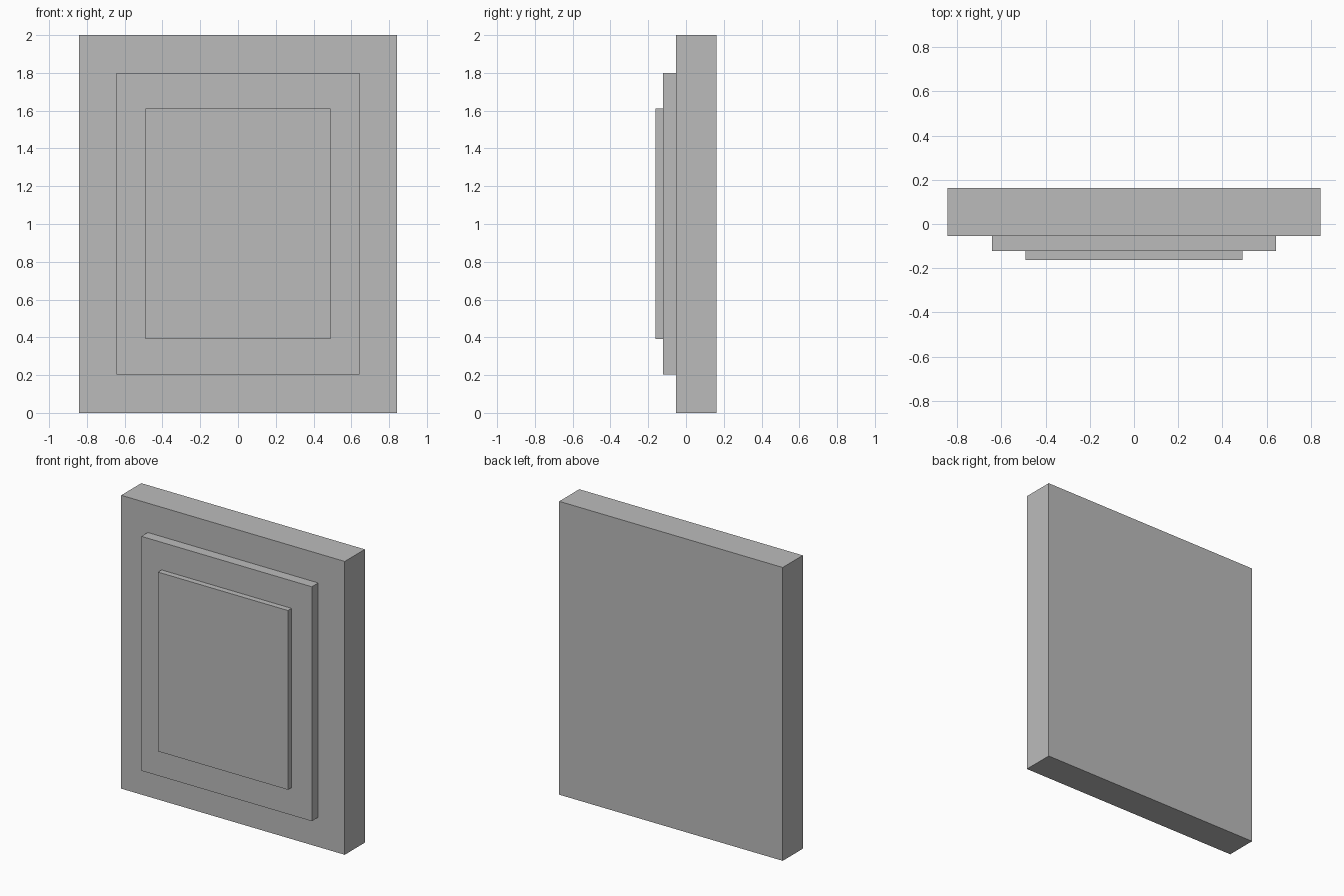
import bpy

if "Cube" in bpy.data.objects:
    bpy.data.objects.remove(bpy.data.objects["Cube"])

# Single plain grey for the whole panel
grey = bpy.data.materials.new("plain grey")
grey.diffuse_color = (0.5, 0.5, 0.5, 1.0)
grey.use_nodes = True
grey.node_tree.nodes["Principled BSDF"].inputs["Base Color"].default_value = grey.diffuse_color


def slab(name, half_width, y_front, y_back, z_low, z_high):
    """Upright box centred on x = 0."""
    bpy.ops.mesh.primitive_cube_add(
        size=1, location=(0, (y_front + y_back) / 2, (z_low + z_high) / 2))
    obj = bpy.context.object
    obj.name = name
    obj.scale = (2 * half_width, y_back - y_front, z_high - z_low)
    bpy.ops.object.transform_apply(location=False, rotation=False, scale=True)
    obj.data.materials.append(grey)
    return obj


# Thick backing board with two stepped panels on its front
slab("backing_board", 0.843, -0.054, 0.162, 0.0, 2.0)
slab("middle_panel", 0.643, -0.123, -0.054, 0.202, 1.8)
slab("front_panel", 0.49, -0.162, -0.123, 0.39, 1.612)
